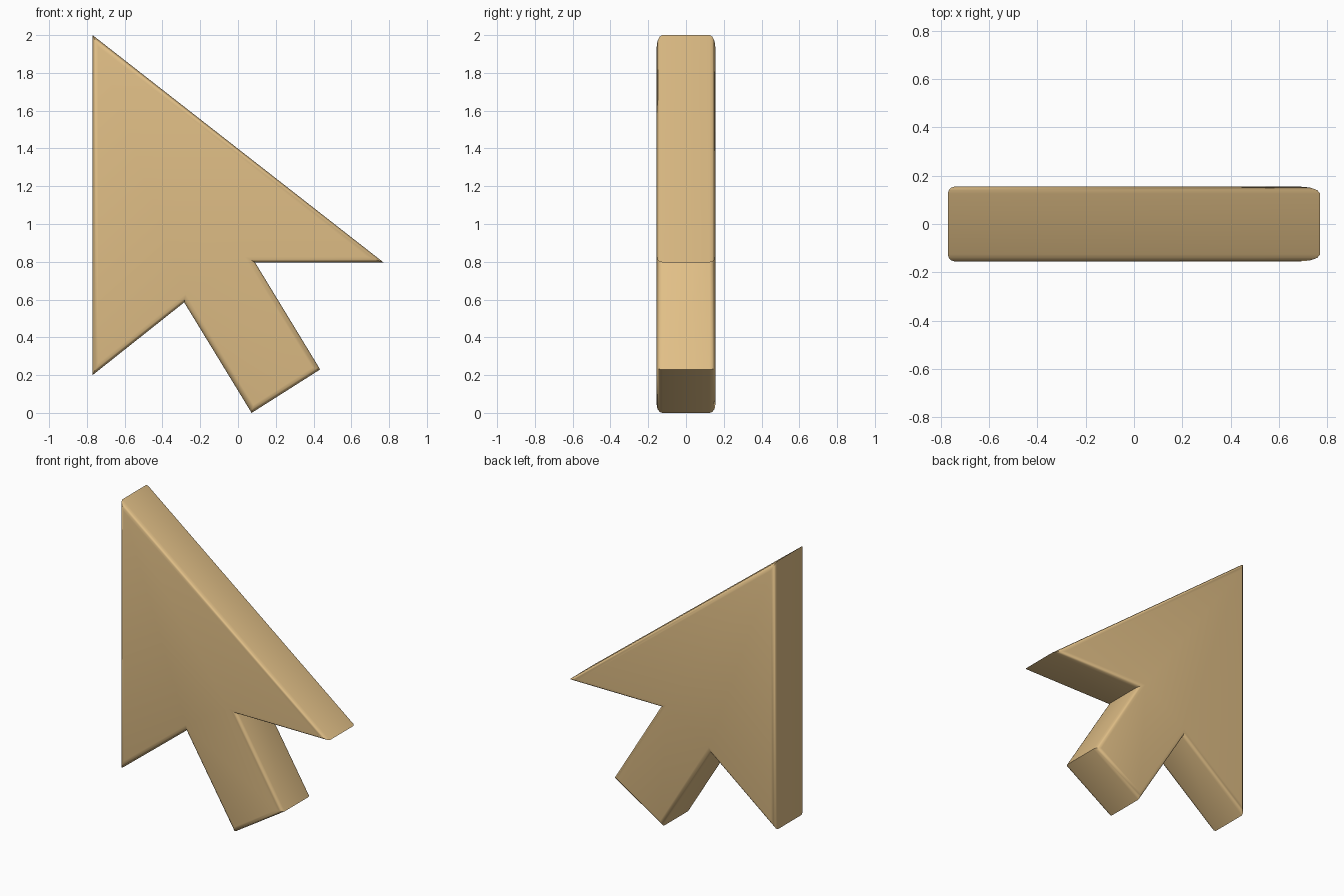
import bpy, bmesh

if "Cube" in bpy.data.objects:
    bpy.data.objects.remove(bpy.data.objects["Cube"])

HALF = 0.155
# Outline of the pointer in the x-z plane
OUTLINE = [(-0.77, 2.0), (-0.77, 0.2), (-0.285, 0.585), (0.072, 0.0),
           (0.435, 0.23), (0.09, 0.797), (0.77, 0.797)]

# Extrude the outline into a slab
bm = bmesh.new()
face = bm.faces.new([bm.verts.new((x, -HALF, z)) for x, z in OUTLINE])
ext = bmesh.ops.extrude_face_region(bm, geom=[face])
moved = [g for g in ext["geom"] if isinstance(g, bmesh.types.BMVert)]
bmesh.ops.translate(bm, verts=moved, vec=(0, 2 * HALF, 0))
bmesh.ops.recalc_face_normals(bm, faces=bm.faces)

# Round the rims of the front and back faces, keeping the corners sharp
rims = [e for e in bm.edges if abs(e.verts[0].co.y - e.verts[1].co.y) < 1e-5]
bmesh.ops.bevel(bm, geom=rims, offset=0.03, offset_type='OFFSET', segments=3,
                profile=0.5, affect='EDGES', clamp_overlap=True)

mesh = bpy.data.meshes.new("pointer_arrow")
bm.to_mesh(mesh)
bm.free()
arrow = bpy.data.objects.new("pointer_arrow", mesh)
bpy.context.collection.objects.link(arrow)

# Tan colour
tan = bpy.data.materials.new("tan")
tan.diffuse_color = (0.75, 0.52, 0.24, 1)
tan.use_nodes = True
tan.node_tree.nodes["Principled BSDF"].inputs["Base Color"].default_value = tan.diffuse_color
mesh.materials.append(tan)

bpy.context.view_layer.objects.active = arrow
arrow.select_set(True)
bpy.ops.object.shade_smooth_by_angle(angle=0.6)
